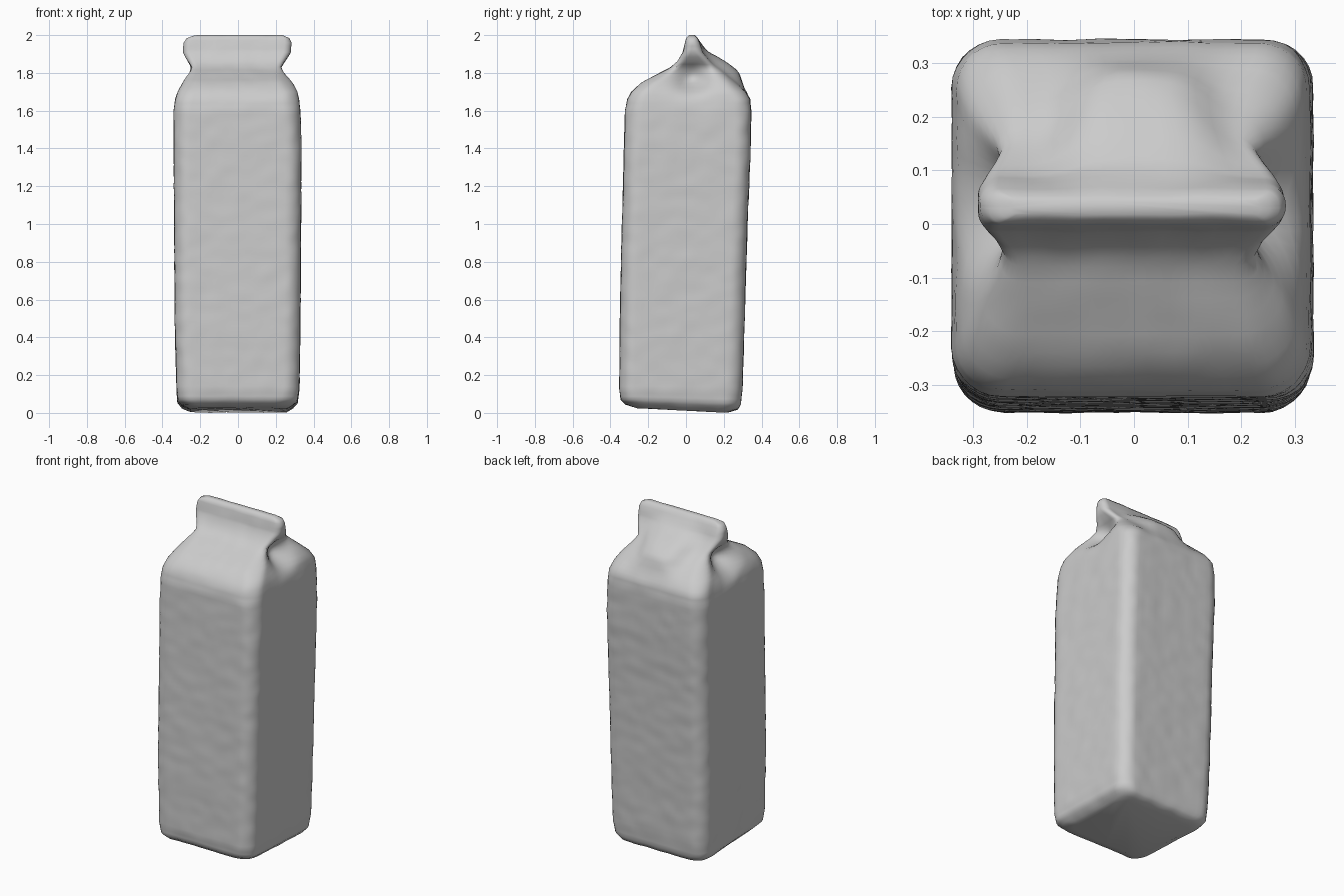
import bpy, bmesh, math
from mathutils import Vector, noise

if "Cube" in bpy.data.objects:
    bpy.data.objects.remove(bpy.data.objects["Cube"])

# Carton sections: z, left x, right x, front y, back y, corner radius
SECTIONS = [
    (0.00, -.25, .26, -.26, .22, .08),
    (0.02, -.295, .29, -.32, .275, .08),
    (0.05, -.32, .315, -.345, .29, .085),
    (0.12, -.325, .325, -.352, .298, .085),
    (0.50, -.335, .33, -.35, .31, .085),
    (1.00, -.337, .333, -.338, .325, .085),
    (1.40, -.34, .335, -.328, .342, .085),
    (1.60, -.34, .33, -.322, .345, .09),
    (1.66, -.332, .323, -.310, .338, .09),
    (1.70, -.32, .315, -.288, .312, .09),
    (1.745, -.297, .292, -.24, .268, .09),
    (1.80, -.27, .256, -.14, .20, .07),
    (1.83, -.263, .244, -.08, .16, .05),
    (1.86, -.272, .256, -.045, .13, .04),
    (1.91, -.292, .282, -.016, .09, .04),
    (1.96, -.288, .284, -.004, .072, .035),
    (1.985, -.272, .27, .003, .06, .025),
    (2.00, -.23, .235, .018, .045, .012),
]


def rounded_rect(x0, x1, y0, y1, r, arc=7, edge=16):
    r = min(r, (x1 - x0) / 2.05, (y1 - y0) / 2.05)
    corners = [(x1 - r, y1 - r), (x0 + r, y1 - r), (x0 + r, y0 + r), (x1 - r, y0 + r)]
    pts = []
    for i, (cx, cy) in enumerate(corners):
        for k in range(arc + 1):
            a = math.pi / 2 * (i + k / arc)
            pts.append(Vector((cx + r * math.cos(a), cy + r * math.sin(a))))
        a = math.pi / 2 * (i + 1)
        nx, ny = corners[(i + 1) % 4]
        end = Vector((nx + r * math.cos(a), ny + r * math.sin(a)))
        start = pts[-1].copy()
        pts += [start.lerp(end, k / edge) for k in range(1, edge)]
    return pts


def sculpt(p):
    x, y, z = p
    # pinched fold at each gable end
    if abs(x) > 0.15:
        dent = math.exp(-((y - .03) / .085) ** 2 - ((z - 1.765) / .065) ** 2)
        x -= math.copysign(0.085 * dent, x)
    # pouring bulge on the back slope
    if z > 1.6:
        back = min(1, max(0, (y - .03) / .07))
        y += .09 * back * math.exp(-((x - .01) / .14) ** 4 - ((z - 1.83) / .085) ** 2)
    # slightly uneven base
    if z < .15:
        z += .03 * (.25 - y) / .6 * (1 - z / .15)
    q = Vector((x, y, z))
    return q + noise.noise_vector(q * 14) * .003


# Carton body, gable and top fin as one loft
levels = []
for a, b in zip(SECTIONS, SECTIONS[1:]):
    n = max(2, round((b[0] - a[0]) / .02))
    levels += [[u + (v - u) * k / n for u, v in zip(a, b)] for k in range(n)]
levels.append(SECTIONS[-1])

bm = bmesh.new()
rings = [[bm.verts.new(sculpt((p.x, p.y, s[0]))) for p in rounded_rect(*s[1:])] for s in levels]
for lo, hi in zip(rings, rings[1:]):
    for i in range(len(lo)):
        j = (i + 1) % len(lo)
        bm.faces.new((lo[i], lo[j], hi[j], hi[i]))
bm.faces.new(rings[0][::-1])
bm.faces.new(rings[-1])
for v in bm.verts:
    v.co.z = min(2.0, max(0.0, v.co.z))
bmesh.ops.recalc_face_normals(bm, faces=bm.faces)

mesh = bpy.data.meshes.new("carton")
bm.to_mesh(mesh)
bm.free()
carton = bpy.data.objects.new("carton", mesh)
bpy.context.collection.objects.link(carton)
bpy.context.view_layer.objects.active = carton
carton.select_set(True)
bpy.ops.object.shade_smooth_by_angle(angle=math.radians(50))
